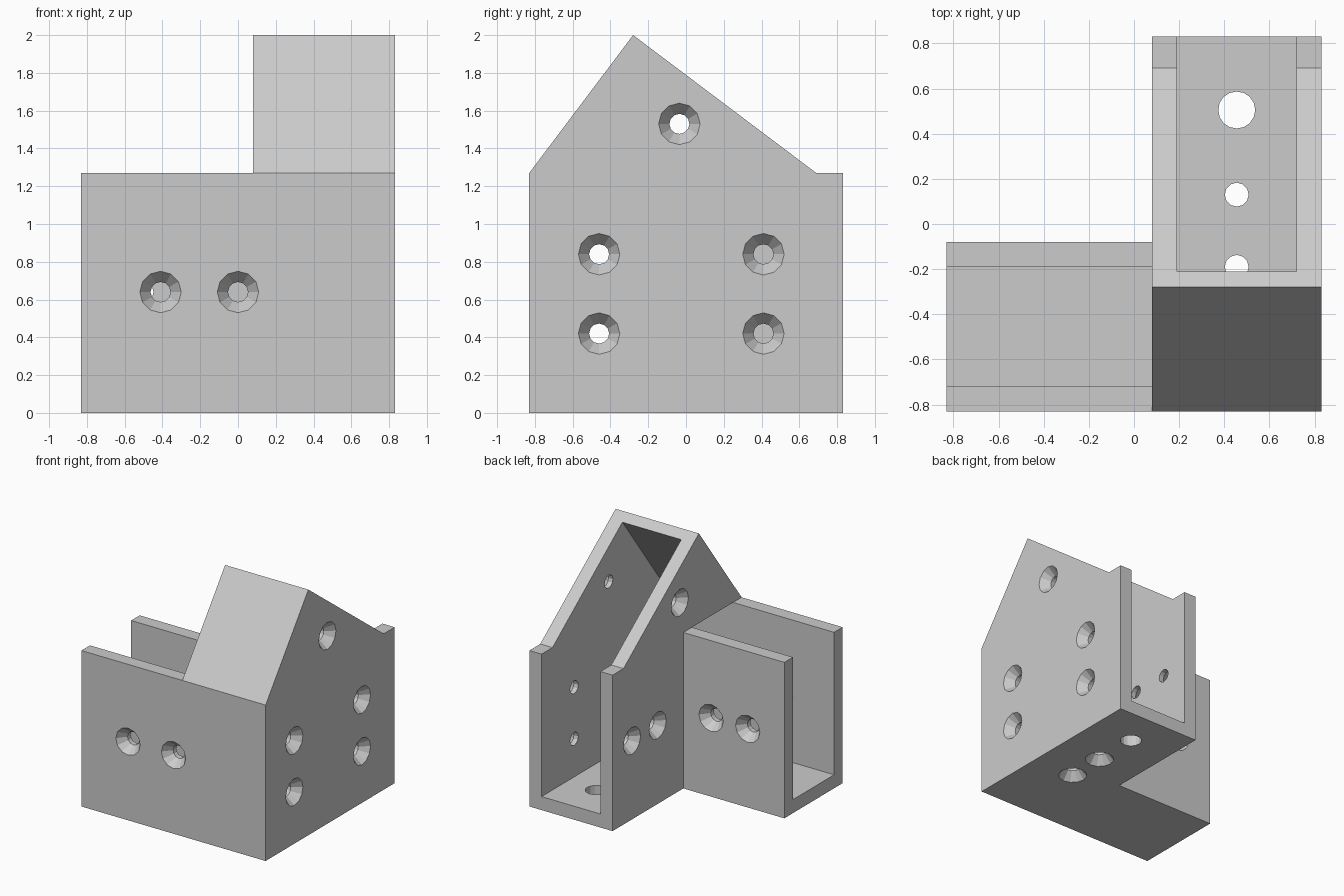
import bpy, bmesh
from mathutils import Vector

cube = bpy.data.objects.get("Cube")
if cube:
    bpy.data.objects.remove(cube, do_unlink=True)

W = 0.83        # half width of the bracket
T = 0.11        # wall thickness
RIM = 1.27      # height of the channel walls
IN = 0.08       # inner corner position

grey = bpy.data.materials.new("plain grey")
grey.use_nodes = True
grey.diffuse_color = (0.6, 0.6, 0.6, 1)
grey.node_tree.nodes["Principled BSDF"].inputs["Base Color"].default_value = (0.6, 0.6, 0.6, 1)


def make_object(name, bm):
    bmesh.ops.recalc_face_normals(bm, faces=bm.faces[:])
    mesh = bpy.data.meshes.new(name)
    bm.to_mesh(mesh)
    bm.free()
    mesh.materials.append(grey)
    obj = bpy.data.objects.new(name, mesh)
    bpy.context.collection.objects.link(obj)
    return obj


def prism(name, axis, profile, start, end):
    """Extrude a side profile of (across, height) points along x or y."""
    bm = bmesh.new()
    place = (lambda a, z: (start, a, z)) if axis == "x" else (lambda a, z: (a, start, z))
    face = bm.faces.new([bm.verts.new(place(a, z)) for a, z in profile])
    out = bmesh.ops.extrude_face_region(bm, geom=[face])
    step = Vector((end - start, 0, 0)) if axis == "x" else Vector((0, end - start, 0))
    bmesh.ops.translate(bm, vec=step, verts=[v for v in out["geom"] if isinstance(v, bmesh.types.BMVert)])
    return make_object(name, bm)


def screw_hole(bm, centre, inward, rings, sides=12):
    """Closed revolved cutter; rings are (depth, radius) from the outer face."""
    inward = Vector(inward)
    turn = inward.to_track_quat("Z", "Y")
    loops = []
    for depth, radius in rings:
        loop = bmesh.ops.create_circle(bm, segments=sides, radius=radius)["verts"]
        for v in loop:
            v.co = Vector(centre) + inward * depth + turn @ v.co
        loops.append(loop)
    for a, b in zip(loops, loops[1:]):
        for i in range(sides):
            j = (i + 1) % sides
            bm.faces.new((a[i], a[j], b[j], b[i]))
    bm.faces.new(loops[0])
    bm.faces.new(loops[-1])


def combine(target, tool, operation):
    mod = target.modifiers.new(tool.name, "BOOLEAN")
    mod.operation = operation
    mod.solver = "EXACT"
    mod.object = tool
    bpy.context.view_layer.update()
    result = bpy.data.meshes.new_from_object(target.evaluated_get(bpy.context.evaluated_depsgraph_get()))
    target.modifiers.clear()
    target.data = result
    bpy.data.objects.remove(tool, do_unlink=True)


# Tall gabled channel and the low channel beside it
bracket = prism("corner_bracket", "x",
                [(-W, 0), (W, 0), (W, RIM), (0.69, RIM), (-0.28, 2), (-W, RIM)], IN, W)
side_arm = prism("side_arm", "x",
                 [(-W, 0), (-IN, 0), (-IN, RIM), (-W, RIM)], -W, 0.4)
combine(bracket, side_arm, "UNION")

# Hollow interiors, open at the top and at the ends
slope = (2 - RIM) / (W - 0.28)
top = RIM + slope * (W - T)
tall_hollow = prism("tall_hollow", "x",
                    [(T - W, T), (1, T), (1, top), (0, top), (T - W, RIM)], IN + T, W - T)
combine(bracket, tall_hollow, "DIFFERENCE")
arm_hollow = prism("arm_hollow", "y",
                   [(-1, T), (0.5, T), (0.5, RIM), (IN, RIM), (IN, 1.4), (-1, 1.4)],
                   T - W, -IN - T)
combine(bracket, arm_hollow, "DIFFERENCE")

# Countersunk screw holes
sink = [(-0.01, 0.118), (0.07, 0.053), (0.16, 0.053)]
bm = bmesh.new()
for y, z in [(-0.46, 0.42), (-0.46, 0.84), (0.41, 0.42), (0.41, 0.84), (-0.035, 1.53)]:
    screw_hole(bm, (W, y, z), (-1, 0, 0), sink)
for y, z in [(0.25, 0.64), (0.58, 0.64), (-0.035, 1.53)]:
    screw_hole(bm, (IN, y, z), (1, 0, 0), sink)
for x in (-0.41, 0):
    screw_hole(bm, (x, -W, 0.64), (0, 1, 0), sink)
for x in (-0.5, -0.17):
    screw_hole(bm, (x, -IN, 0.64), (0, -1, 0), sink)
for y in (0.13, -0.19):
    screw_hole(bm, (0.455, y, 0), (0, 0, 1), sink)

# Plain wide hole in the floor
screw_hole(bm, (0.455, 0.505, 0), (0, 0, 1), [(-0.02, 0.082), (0.16, 0.082)], 16)
combine(bracket, make_object("hole_cutters", bm), "DIFFERENCE")
